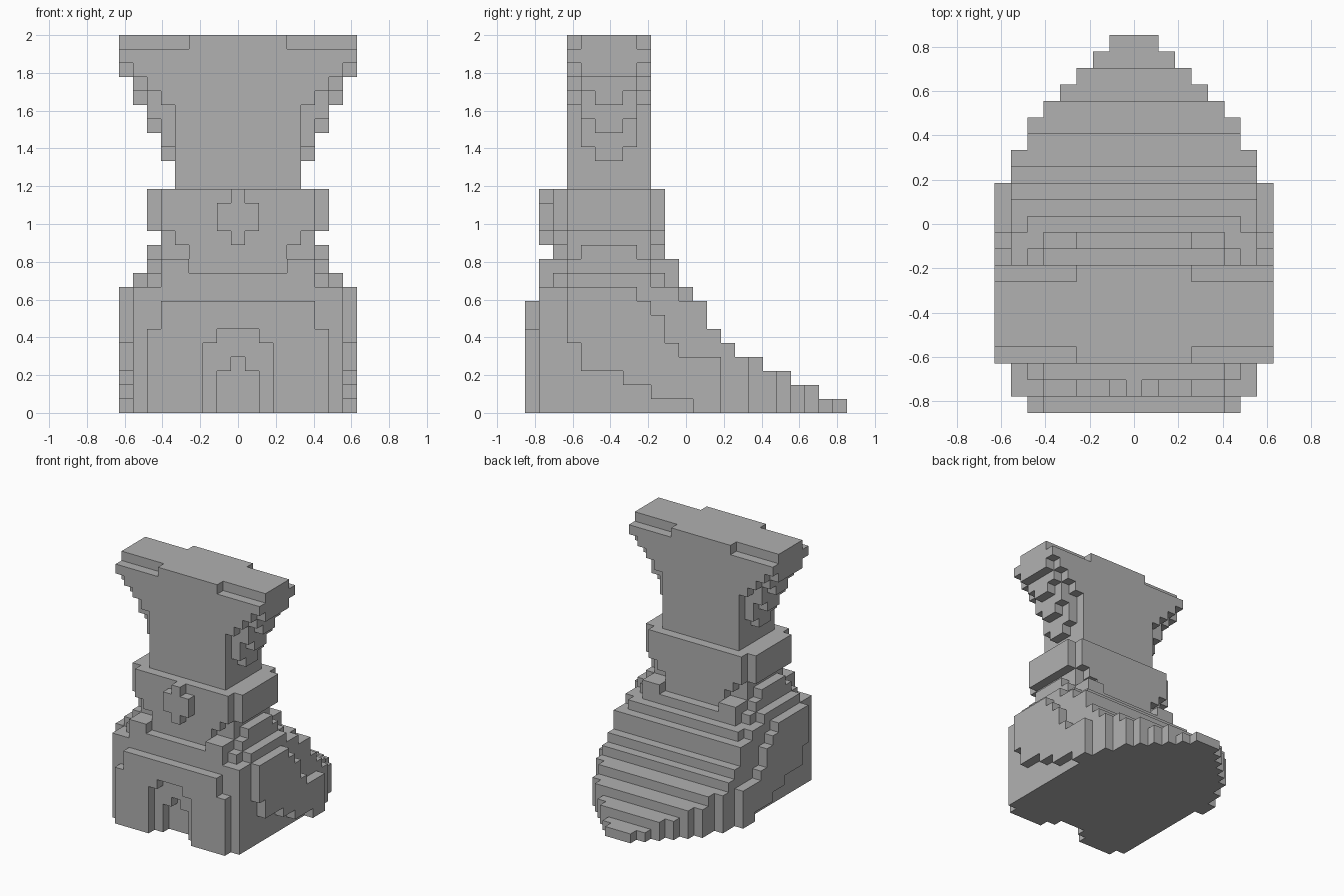
import bpy
import bmesh
from mathutils import Vector

UNIT = 2 / 27

cube = bpy.data.objects.get("Cube")
if cube:
    bpy.data.objects.remove(cube)

stone = bpy.data.materials.new("grey_stone")
stone.use_nodes = True
grey = (0.44, 0.44, 0.44, 1)
stone.diffuse_color = grey
stone.node_tree.nodes["Principled BSDF"].inputs["Base Color"].default_value = grey


def block(half, y0, y1, z0, z1, inner=0):
    """Mirrored block of cells: inner <= |x| <= half, all limits inclusive."""
    return {(x, y, z) for x in range(-half, half + 1) if abs(x) >= inner
            for y in range(y0, y1 + 1) for z in range(z0, z1 + 1)}


def ring(half, z0, z1, inset=0):
    """Block centred on the tower axis, from the shaft depth outward."""
    return block(half, -8 + inset, -3 - inset, z0, z1)


def build(name, cells):
    """Turn cells into one outer skin and merge its flat faces."""
    bm = bmesh.new()
    corners = {}

    def corner(p):
        key = tuple(round(2 * v) for v in p)
        if key not in corners:
            corners[key] = bm.verts.new(p * UNIT)
        return corners[key]

    for cell in cells:
        centre = Vector(cell) + Vector((0, 0, 0.5))
        for axis in range(3):
            for sign in (-1, 1):
                step = [0, 0, 0]
                step[axis] = sign
                if tuple(c + s for c, s in zip(cell, step)) in cells:
                    continue
                n = Vector(step) / 2
                u, v = Vector((0, 0, 0)), Vector((0, 0, 0))
                u[(axis + 1) % 3] = 0.5
                v[(axis + 2) % 3] = 0.5 * sign
                quad = (-u - v, u - v, u + v, -u + v)
                bm.faces.new([corner(centre + n + q) for q in quad])
    bmesh.ops.dissolve_limit(bm, angle_limit=0.01, verts=bm.verts, edges=bm.edges)
    mesh = bpy.data.meshes.new(name)
    bm.to_mesh(mesh)
    bm.free()
    mesh.materials.append(stone)
    obj = bpy.data.objects.new(name, mesh)
    bpy.context.collection.objects.link(obj)


# Base: rounded footprint clipped into steps that fall away to the back
base = set()
for z, back in enumerate((11, 9, 7, 5, 3, 2, 1, 1, 0)):
    for y in range(-10, back + 1):
        half = 7 if y <= 4 else 6 if y <= 6 else 12 - y
        base |= block(half, y, y, z, z)
base -= block(7, 0, 0, 8, 8, inner=7)

# Front panel with a nested arched doorway
base |= block(6, -11, -11, 0, 5) | block(5, -11, -11, 6, 7)
base -= block(2, -11, -11, 0, 4) | block(1, -11, -11, 5, 5)
base -= block(1, -10, -10, 0, 2) | block(0, -10, -10, 3, 3)

# Side panels: stepped along the top and underneath
for y in range(-8, 3):
    low = 5 if y < -7 else 3 if y < -4 else 2 if y < -2 else 1 if y < 1 else 0
    high = 8 if y < -3 else 4 - y if y < -1 else 4 if y < 0 else 3
    base |= block(8, y, y, low, high, inner=8)

# Shoulder steps narrowing from the base to the waist
shoulder = ring(7, 9, 9) | ring(6, 9, 9, -1) | ring(5, 9, 9, -2)
shoulder |= ring(6, 10, 10) | ring(5, 10, 10, -1)
for y in (-10, -1):
    shoulder |= block(5, y, y, 10, 10, inner=4)
shoulder |= ring(6, 11, 11, 1) | ring(5, 11, 12)
shoulder |= ring(3, 11, 11, -1) | ring(4, 12, 12, -1)

# Collar with a raised diamond badge on the front
collar = ring(6, 13, 15) | ring(5, 13, 15, -1)
badge = block(0, -10, -10, 12, 15) | block(1, -10, -10, 13, 14)

# Shaft flaring outward through stepped brackets
shaft = ring(4, 16, 26)
for i, half in enumerate(range(5, 9)):
    start = 18 + 2 * i
    shaft |= ring(half, start, 26, 2)
    shaft |= ring(half, min(start + 1, 24), 26, 1)
    shaft |= ring(half, 22 + i, 26)

# Lowered corners along the top rim
for y in (-8, -3):
    shaft -= block(8, y, y, 26, 26, inner=4)

build("base", base | shoulder)
build("collar", collar | badge)
build("shaft", shaft)
